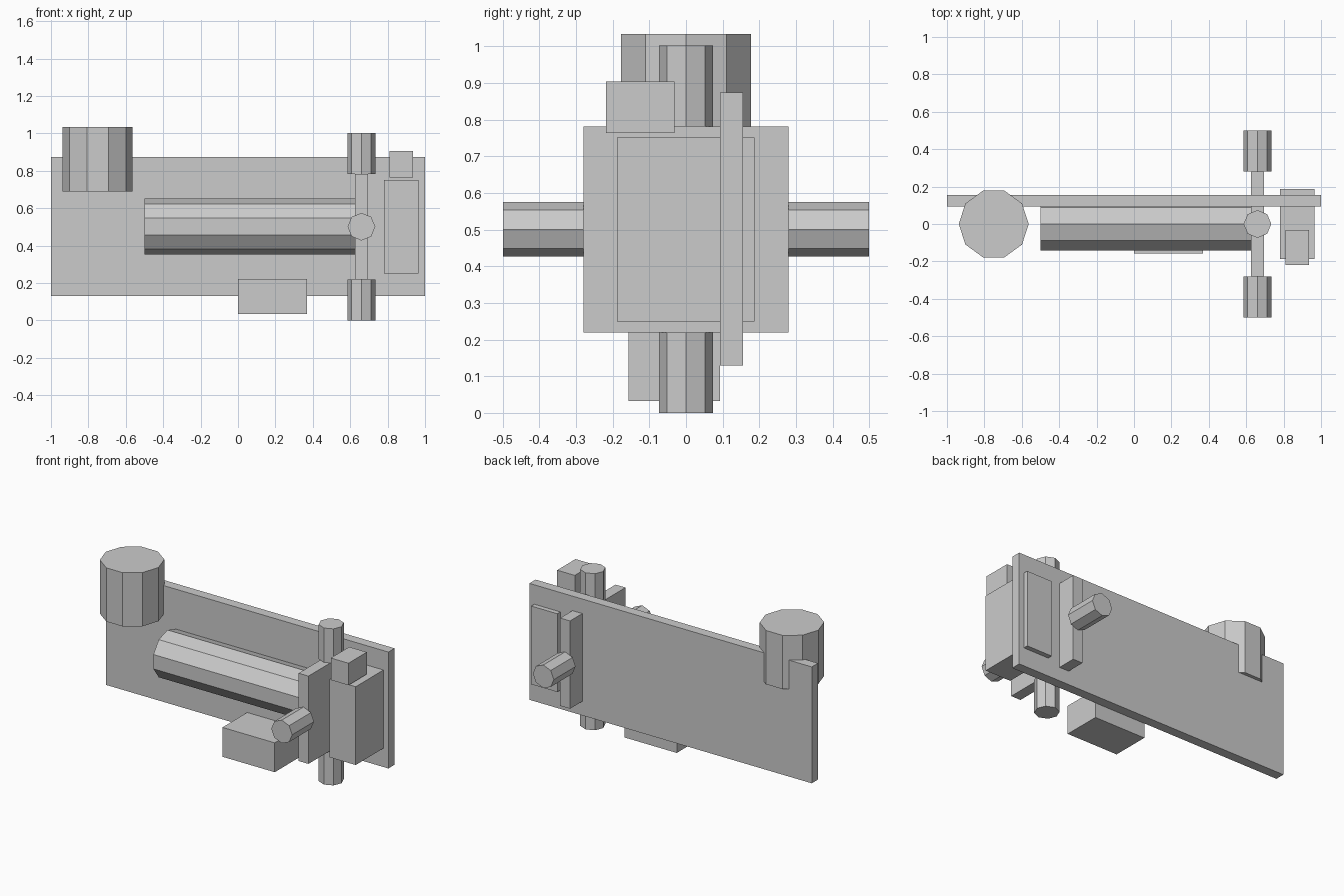
import bpy
from math import radians, pi

if "Cube" in bpy.data.objects:
    bpy.data.objects.remove(bpy.data.objects["Cube"])


def box(name, x, y, z):
    """Box from (min, max) ranges."""
    bpy.ops.mesh.primitive_cube_add(size=1, location=[(a + b) / 2 for a, b in (x, y, z)])
    ob = bpy.context.object
    ob.name = name
    ob.scale = [b - a for a, b in (x, y, z)]
    bpy.ops.object.transform_apply(location=False, rotation=False, scale=True)
    return ob


def prism(name, sides, radius, length, centre, axis='Z'):
    """Flat-sided cylinder along the given axis."""
    rot = {'X': (0, pi / 2, 0), 'Y': (pi / 2, 0, 0), 'Z': (0, 0, 0)}[axis]
    bpy.ops.mesh.primitive_cylinder_add(vertices=sides, radius=radius, depth=length,
                                        location=centre, rotation=rot)
    ob = bpy.context.object
    ob.name = name
    return ob


# Main upright plate
box("main_plate", (-1, 1), (0.093, 0.156), (0.13, 0.875))

# Upright drum at the left end, corners on the x axis
drum = prism("drum", 10, 0.187, 0.344, (-0.75, 0, 0.862))
drum.rotation_euler.z = radians(90)

# Long horizontal barrel, corner at top
barrel = prism("barrel", 10, 0.149, 1.125, (0.0625, 0, 0.502), 'X')
barrel.rotation_euler = (radians(90), 0, radians(90))

# Square hub plate with four pins
box("hub_plate", (0.625, 0.695), (-0.28, 0.28), (0.22, 0.782))
for side, s in (("lower", -1), ("upper", 1)):
    prism(side + "_pin", 8, 0.074, 0.22, (0.66, 0, 0.501 + s * 0.391))
for side, s in (("front", -1), ("back", 1)):
    prism(side + "_pin", 8, 0.074, 0.22, (0.66, s * 0.39, 0.501), 'Y')

# Blocks at the right end and below
box("end_block", (0.78, 0.965), (-0.188, 0.187), (0.25, 0.751))
box("top_block", (0.81, 0.935), (-0.218, -0.032), (0.764, 0.905))
box("lower_block", (0, 0.37), (-0.157, 0.093), (0.033, 0.221))
